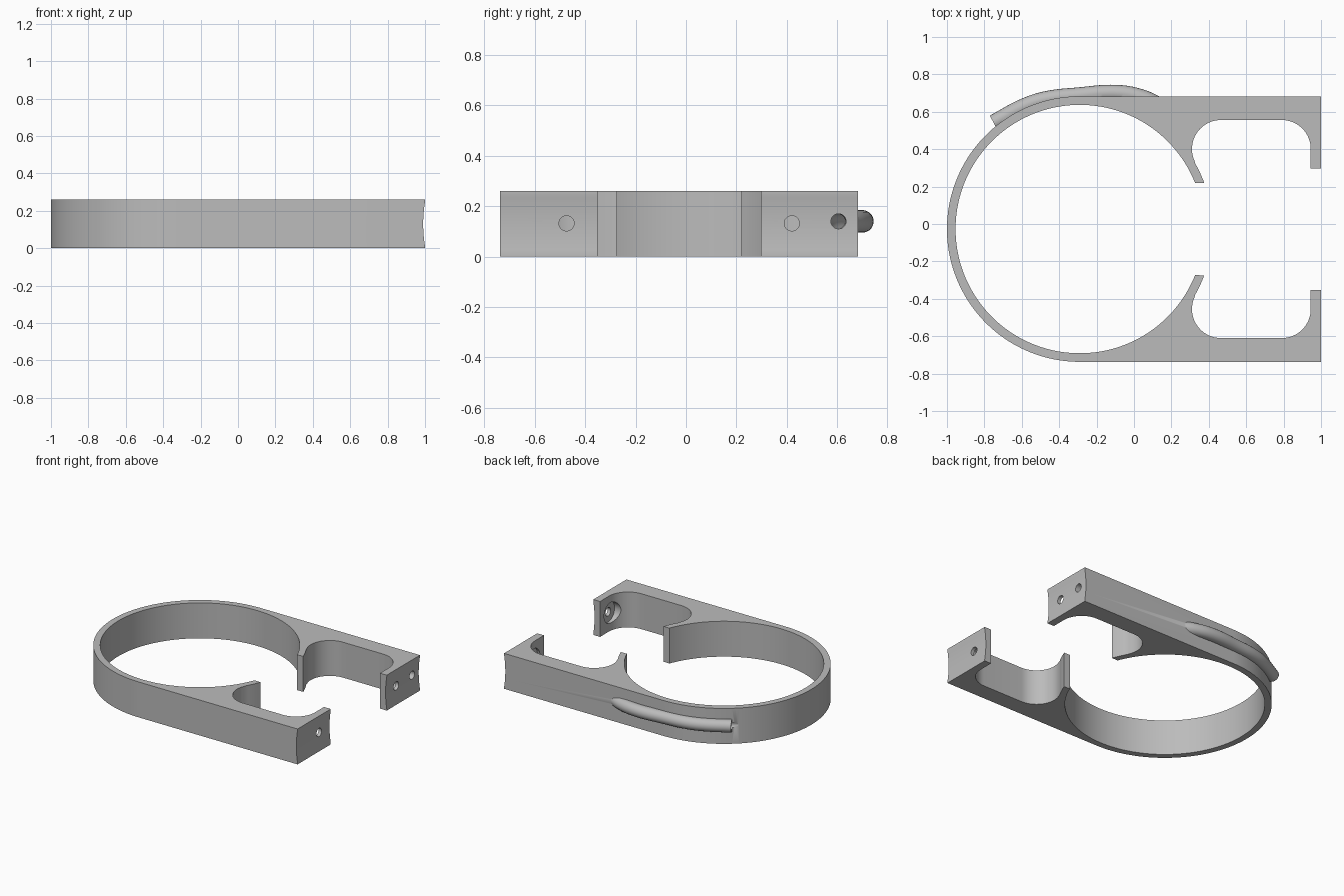
import bpy, bmesh
from math import radians, cos, sin, pi
from mathutils import Matrix

cube = bpy.data.objects.get("Cube")
if cube:
    bpy.data.objects.remove(cube)

MID_Y, RING_X, HEIGHT = -0.027, -0.29, 0.26
R_OUT, R_IN = 0.71, 0.664

gray = bpy.data.materials.new("plain gray")
gray.use_nodes = True
COLOR = (0.5, 0.5, 0.5, 1)
gray.diffuse_color = COLOR
gray.node_tree.nodes["Principled BSDF"].inputs["Base Color"].default_value = COLOR


def add_object(name, mesh, helper=False):
    ob = bpy.data.objects.new(name, mesh)
    bpy.context.scene.collection.objects.link(ob)
    mesh.materials.clear()
    mesh.materials.append(gray)
    ob.hide_render = helper
    ob.hide_viewport = helper
    return ob


def arc(cx, cy, r, start, end, n):
    angles = [radians(start + (end - start) * i / n) for i in range(n + 1)]
    return [(cx + r * cos(a), cy + r * sin(a)) for a in angles]


def cylinder(name, r, x, y, z, depth, axis, sides=48):
    bm = bmesh.new()
    turn = Matrix.Rotation(pi / 2, 4, axis)
    bmesh.ops.create_cone(bm, cap_ends=True, segments=sides, radius1=r, radius2=r,
                          depth=depth, matrix=Matrix.Translation((x, y, z)) @ turn)
    mesh = bpy.data.meshes.new(name)
    bm.to_mesh(mesh)
    bm.free()
    return add_object(name, mesh, True)


def pipe(name, points, radius):
    curve = bpy.data.curves.new(name, 'CURVE')
    curve.dimensions = '3D'
    curve.bevel_depth = radius
    curve.bevel_resolution = 8
    curve.resolution_u = 10
    curve.use_fill_caps = True
    spline = curve.splines.new('BEZIER')
    spline.bezier_points.add(len(points) - 1)
    for p, (x, y) in zip(spline.bezier_points, points):
        p.co = (x, y, 0.14)
        p.handle_left_type = p.handle_right_type = 'AUTO'
    temp = bpy.data.objects.new(name + " path", curve)
    bpy.context.scene.collection.objects.link(temp)
    graph = bpy.context.evaluated_depsgraph_get()
    mesh = bpy.data.meshes.new_from_object(temp.evaluated_get(graph))
    bpy.data.objects.remove(temp)
    # weld the end caps so the solid is closed
    bm = bmesh.new()
    bm.from_mesh(mesh)
    bmesh.ops.remove_doubles(bm, verts=bm.verts, dist=0.0001)
    bmesh.ops.recalc_face_normals(bm, faces=bm.faces)
    bm.to_mesh(mesh)
    bm.free()
    return add_object(name, mesh, True)


# Clip outline: upper half from the ring's far side, round the arm and pocket, back inside
outer = arc(RING_X, 0, R_OUT, 180, 90, 48)
tab = [(1, R_OUT), (1, 0.325), (0.945, 0.325)]
pocket = arc(0.79, 0.428, 0.155, 0, 90, 16) + arc(0.465, 0.428, 0.155, 90, 204, 20)
lip = arc(RING_X, 0, R_OUT, 29.5, 20.4, 6)
inner = arc(RING_X, 0, R_IN, 21.8, 180, 84)
upper = outer + tab + pocket + lip + inner
lower = [(x, -y) for x, y in reversed(upper)]
outline = upper[:-1] + [upper[-1]] + lower[1:-1]

bm = bmesh.new()
face = bm.faces.new([bm.verts.new((x, y + MID_Y, 0)) for x, y in outline])
up = bmesh.ops.extrude_face_region(bm, geom=[face])["geom"]
bmesh.ops.translate(bm, vec=(0, 0, HEIGHT),
                    verts=[v for v in up if isinstance(v, bmesh.types.BMVert)])
bmesh.ops.recalc_face_normals(bm, faces=bm.faces)
mesh = bpy.data.meshes.new("ring_clip")
bm.to_mesh(mesh)
bm.free()
clip = add_object("ring_clip", mesh)

# Guide tube on the back, with its channel running out through the arm end
path = [(0.2, 0.607), (0.04, 0.675), (-0.08, 0.698), (-0.3, 0.685),
        (-0.47, 0.665), (-0.58, 0.63), (-0.75, 0.54)]
tube = pipe("guide_tube", [(0.28, 0.6)] + path, 0.045)
channel = pipe("channel_cutter", [(1.1, 0.605), (0.6, 0.605), (0.35, 0.605)] + path
               + [(-0.83, 0.495)], 0.03)

steps = [(tube, 'UNION'), (channel, 'DIFFERENCE')]
# Shallow scoop across the arm ends
steps.append((cylinder("scoop_cutter", 0.72, 1.71, 0, HEIGHT / 2, 2, 'X', 256), 'DIFFERENCE'))
# Screw holes with a round recess on the pocket side
for side in (1, -1):
    y = MID_Y + side * 0.447
    steps.append((cylinder("screw_cutter", 0.03, 0.95, y, 0.132, 0.25, 'Y'), 'DIFFERENCE'))
    steps.append((cylinder("recess_cutter", 0.075, 0.905, y, 0.132, 0.12, 'Y'), 'DIFFERENCE'))

for other, operation in steps:
    mod = clip.modifiers.new(other.name, 'BOOLEAN')
    mod.operation = operation
    mod.solver = 'EXACT'
    mod.object = other

# Bake the cuts, drop the helpers, shade
graph = bpy.context.evaluated_depsgraph_get()
baked = bpy.data.meshes.new_from_object(clip.evaluated_get(graph))
clip.modifiers.clear()
clip.data = baked
baked.materials.clear()
baked.materials.append(gray)
for poly in baked.polygons:
    poly.material_index = 0
for other, _ in steps:
    bpy.data.objects.remove(other)
bpy.ops.object.select_all(action='DESELECT')
clip.select_set(True)
bpy.context.view_layer.objects.active = clip
bpy.ops.object.shade_smooth_by_angle(angle=radians(30))
